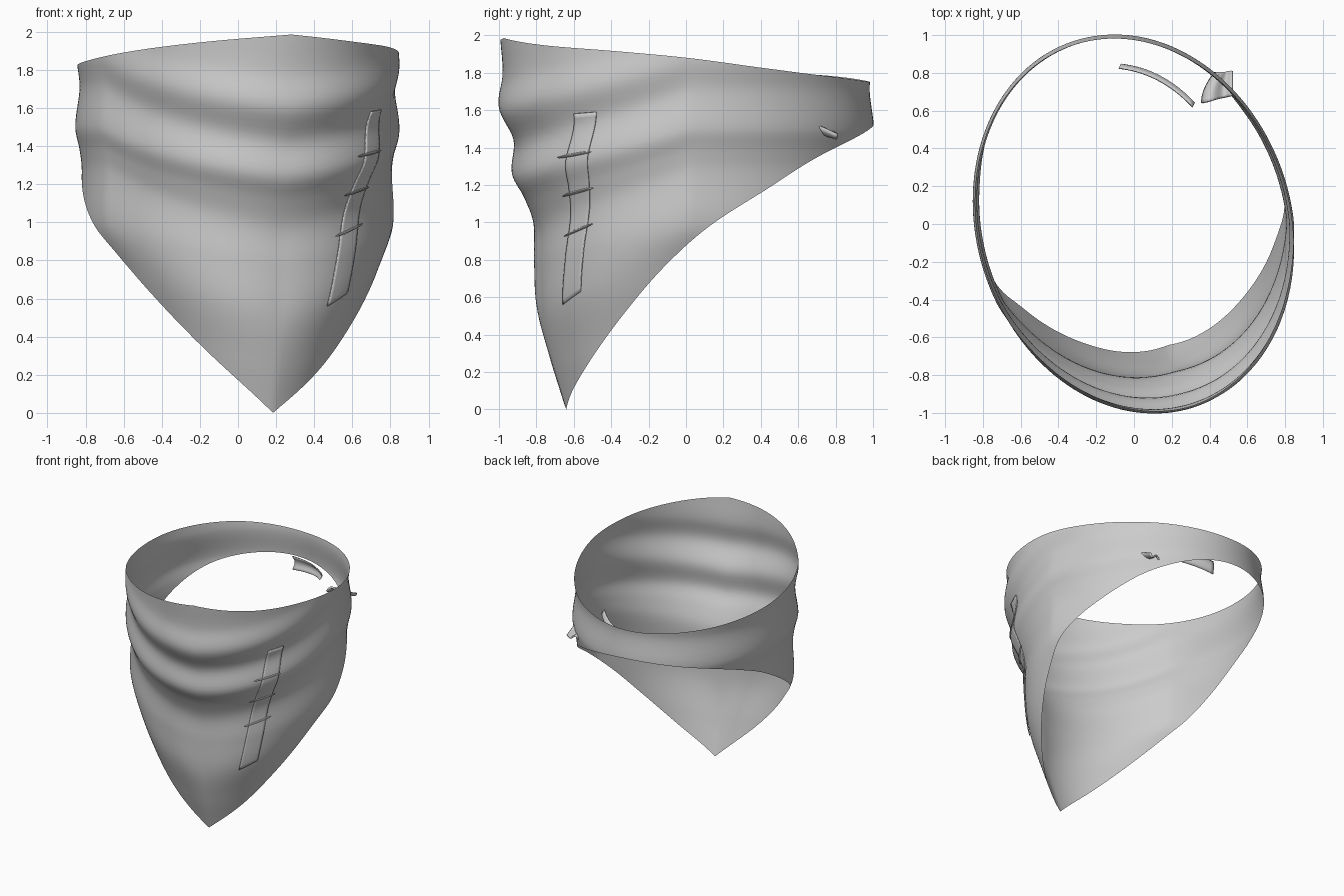
import bpy, bmesh, math
from mathutils import Vector

if "Cube" in bpy.data.objects:
    bpy.data.objects.remove(bpy.data.objects["Cube"])

TIP = -74.0  # plan angle of the pointed front corner


def interp(keys, x):
    """Smooth interpolation through (x, y) keys."""
    x = min(max(x, keys[0][0]), keys[-1][0])
    n = len(keys)
    i = max(k for k in range(n - 1) if keys[k][0] <= x)

    def slope(k):
        a, b = keys[max(k - 1, 0)], keys[min(k + 1, n - 1)]
        return (b[1] - a[1]) / (b[0] - a[0])
    (x0, y0), (x1, y1) = keys[i], keys[i + 1]
    h = x1 - x0
    t = (x - x0) / h
    return ((2*t**3 - 3*t**2 + 1) * y0 + (t**3 - 2*t**2 + t) * h * slope(i)
            + (3*t**2 - 2*t**3) * y1 + (t**3 - t**2) * h * slope(i + 1))


# rim heights by plan angle
TOP = [(-74, 1.985), (-50, 1.945), (-25, 1.915), (0, 1.88), (30, 1.825), (60, 1.78),
       (95, 1.75), (130, 1.785), (160, 1.815), (185, 1.835), (206, 1.86), (240, 1.915),
       (265, 1.955), (286, 1.985)]
BOTTOM = [(-74, 0), (-52, .22), (-29, .5), (-7.6, .78), (10, .99), (30, 1.16), (60, 1.38),
          (95, 1.52), (130, 1.48), (160, 1.33), (185, 1.13), (206, .92), (217, .78),
          (252, .37), (286, 0)]
# draped fold profiles (height, radius scale) at the front and at the sides
FRONT = [(-.2, .6), (0, .655), (.25, .73), (.5, .785), (.78, .798), (.97, .803),
         (1.12, .86), (1.24, .925), (1.42, .918), (1.6, 1.002), (1.78, .98), (1.98, .995)]
SIDE = [(-.2, .5), (.2, .59), (.48, .71), (.78, .87), (.98, .965), (1.28, .96),
        (1.38, .975), (1.5, 1.005), (1.71, .975), (1.86, .995), (2.0, .985), (2.2, .985)]


def surf(deg, z, lift=0.0):
    """Point on the draped cloth at a plan angle and height."""
    d = abs((deg - TIP + 180) % 360 - 180)
    t = min(d / 75, 1)
    prof = []
    for i, (a, b) in enumerate(zip(FRONT, SIDE)):
        w = t ** (1 if i < 4 else 1.35)
        prof.append((a[0]*(1-w) + b[0]*w, a[1]*(1-w) + b[1]*w))
    s = interp(prof, z)
    if d > 75:
        s = 1 + (s - 1) * (1 - .3 * (d - 75) / 105)
    # radius of the skewed oval
    a = math.radians(deg)
    c, n, k = math.cos(a), math.sin(a), math.radians(7)
    u = (c / .85 + n * math.sin(k)) / math.cos(k)
    r = s / math.hypot(u, n) + lift
    return Vector((r * c, r * n, z))


def sheet(name, f, nu, nv, wrap=False, thick=0.0):
    """Grid surface from f(u, v), optionally closed in u and thickened."""
    bm = bmesh.new()
    cols = nu if wrap else nu + 1
    g = [[bm.verts.new(f(i / nu, j / nv)) for j in range(nv + 1)] for i in range(cols)]
    for i in range(nu):
        for j in range(nv):
            a, b = g[i], g[(i + 1) % cols]
            bm.faces.new((a[j], b[j], b[j + 1], a[j + 1]))
    me = bpy.data.meshes.new(name)
    bm.to_mesh(me)
    bm.free()
    ob = bpy.data.objects.new(name, me)
    bpy.context.collection.objects.link(ob)
    bpy.context.view_layer.objects.active = ob
    ob.select_set(True)
    bpy.ops.object.shade_smooth_by_angle(angle=math.radians(40))
    ob.select_set(False)
    if thick:
        m = ob.modifiers.new("thickness", 'SOLIDIFY')
        m.thickness = thick
        m.offset = 0
    return ob


# main draped cloth
def cloth(u, v):
    deg = TIP + 360 * u
    lo, hi = interp(BOTTOM, deg), interp(TOP, deg)
    return surf(deg, lo + (hi - lo) * v)


sheet("draped_cloth", cloth, 180, 60, wrap=True)


# long sewn patch on the right front
def patch(u, v):
    z = (.56 + .07 * u) * (1 - v) + (1.58 + .01 * u) * v
    lo, hi = -54.5 + 13.9 * v, -44.5 + 12 * v
    return surf(lo + (hi - lo) * u, z, .006)


sheet("side_patch", patch, 8, 40, thick=.007)

# three tapered stitches across the patch
for i, (a0, a1, z0, z1) in enumerate([(-47.6, -33.9, 1.345, 1.378),
                                      (-49.8, -35.8, 1.14, 1.185),
                                      (-52, -37.3, .925, .992)]):
    def stitch(u, v):
        t = 2 * math.pi * u
        rad = .002 + .006 * math.sin(math.pi * v) ** .5 if 0 < v < 1 else 0.001
        return surf(a0 + (a1 - a0) * v, z0 + (z1 - z0) * v + rad * math.sin(t),
                    .01 + rad * math.cos(t))
    sheet(f"patch_stitch_{i + 1}", stitch, 8, 14, wrap=True)


# curved tie strip inside the back
def tie(u, v):
    p, q, r = Vector((-.08, .825, 1.5)), Vector((.14, .80, 1.54)), Vector((.31, .62, 1.6))
    c = p * (1-u)**2 + q * 2*u*(1-u) + r * u*u
    h = .11 - .05 * u
    return c + Vector((.01, .02, 0)) * math.sin(math.pi * v) + Vector((0, 0, h * v))


sheet("inner_tie_strip", tie, 16, 6, thick=.008)


# small knot tail poking through the back right
def tail(u, v):
    x = .36 + .16 * u + .07 * v * v * (1 - u)
    y = .64 + .04 * u + (.16 - .03 * u) * v
    z = 1.53 - .06 * v + .035 * math.sin(2 * math.pi * u) * (1 - .5 * v) - .02 * (1 - u)
    return Vector((x, y, z))


sheet("knot_tail", tail, 10, 10, thick=.012)
